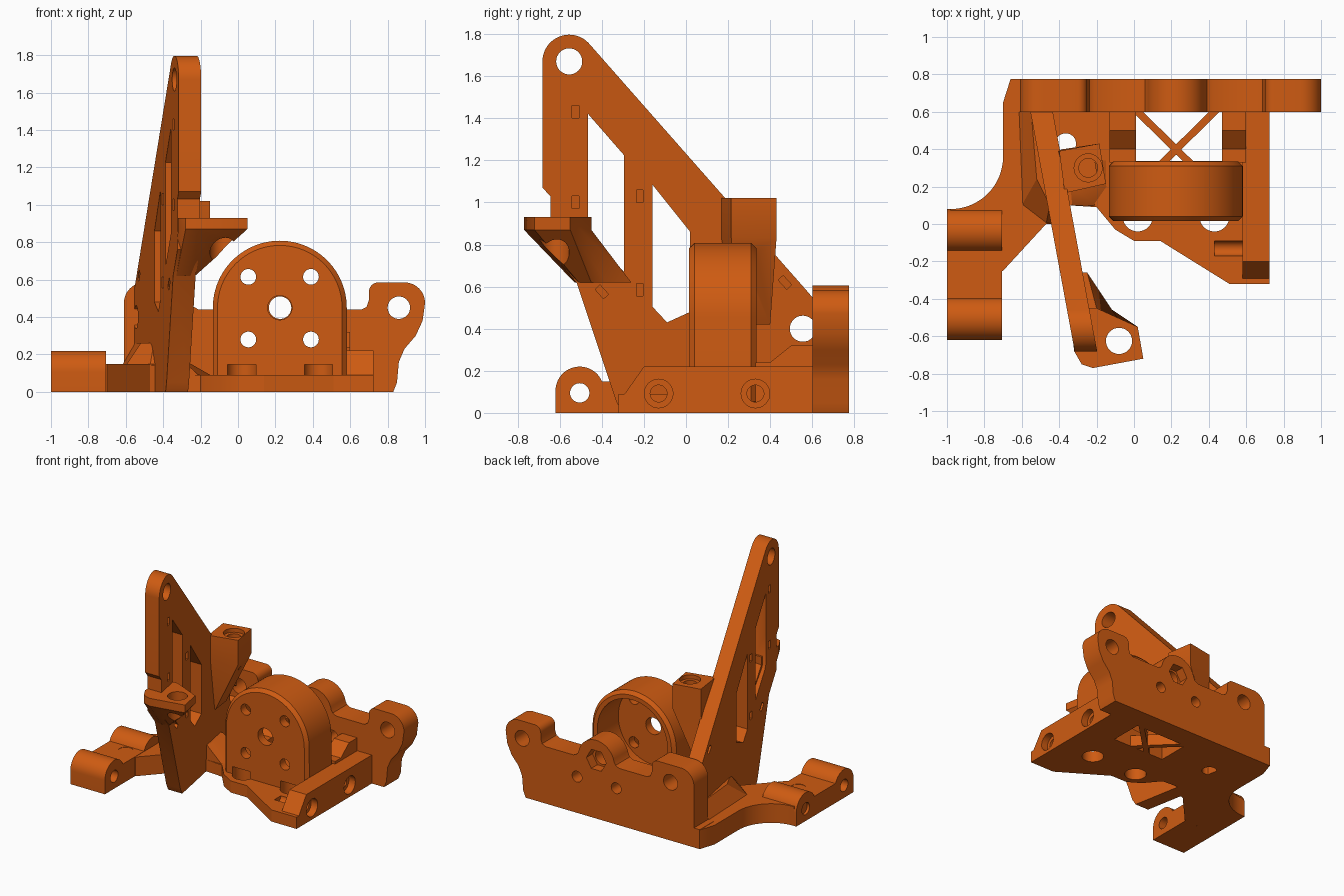
import bpy, bmesh, math

orange = bpy.data.materials.new("orange plastic")
orange.diffuse_color = (0.62, 0.105, 0.006, 1)


def finish(name, bm):
    bmesh.ops.recalc_face_normals(bm, faces=bm.faces)
    me = bpy.data.meshes.new(name)
    bm.to_mesh(me)
    bm.free()
    ob = bpy.data.objects.new(name, me)
    bpy.context.collection.objects.link(ob)
    me.materials.append(orange)
    return ob


def loft(name, rings):
    """Skin a list of 3D rings and cap both ends."""
    bm = bmesh.new()
    vs = [[bm.verts.new(p) for p in r] for r in rings]
    n = len(vs[0])
    for a, b in zip(vs, vs[1:]):
        for i in range(n):
            j = (i + 1) % n
            bm.faces.new((a[i], a[j], b[j], b[i]))
    bm.faces.new(vs[0])
    bm.faces.new(vs[-1])
    return finish(name, bm)


def prism(name, pts, axis, a, b):
    """Extrude a 2D outline along an axis from a to b."""
    put = {'x': lambda u, v, w: (w, u, v),
           'y': lambda u, v, w: (u, w, v),
           'z': lambda u, v, w: (u, v, w)}[axis]
    return loft(name, [[put(u, v, w) for u, v in pts] for w in (a, b)])


def arc(cx, cy, r, a0, a1, n=12):
    return [(cx + r * math.cos(math.radians(a0 + (a1 - a0) * i / n)),
             cy + r * math.sin(math.radians(a0 + (a1 - a0) * i / n))) for i in range(n + 1)]


def rod(axis, u, v, r, a, b, n=32):
    return prism("cutter", arc(u, v, r, 0, 360, n)[:-1], axis, a, b)


def box(u0, u1, v0, v1):
    return [(u0, v0), (u1, v0), (u1, v1), (u0, v1)]


def apply(ob, mod):
    bpy.context.view_layer.objects.active = ob
    bpy.ops.object.modifier_apply(modifier=mod.name)


def cut(targets, cutters):
    for ob in targets:
        for c in cutters:
            m = ob.modifiers.new("cut", 'BOOLEAN')
            m.operation, m.solver, m.object = 'DIFFERENCE', 'EXACT', c
            apply(ob, m)
    for c in cutters:
        bpy.data.objects.remove(c)


def lean(ob):
    """Shear an upright x-extrusion onto the slanted line of the arm."""
    for v in ob.data.vertices:
        v.co.x += -0.383 - 0.185 * v.co.y
    return ob


# back plate with two ears and a middle bump
plate = prism("back_plate",
              [(0.83, 0), (0.85, 0.05), (0.86, 0.16), (0.89, 0.23), (0.95, 0.3), (0.987, 0.38)]
              + arc(0.89, 0.475, 0.11, 0, 90) + arc(0.75, 0.535, 0.05, 90, 180, 6)
              + [(0.70, 0.49), (0.688, 0.455), (0.66, 0.44), (0.42, 0.44), (0.39, 0.455)]
              + arc(0.225, 0.45, 0.155, 10, 170, 20)
              + [(0.06, 0.455), (0.03, 0.44), (-0.21, 0.44), (-0.238, 0.455), (-0.25, 0.49)]
              + arc(-0.30, 0.535, 0.05, 0, 90, 6) + arc(-0.50, 0.475, 0.11, 90, 180)
              + [(-0.61, 0.15), (-0.66, 0.15), (-0.66, 0)], 'y', 0.60, 0.775)
cut([plate], [rod('y', x, 0.45, 0.06, 0.5, 0.9) for x in (-0.41, 0.225, 0.86)]
    + [rod('y', x, 0.28, 0.042, 0.5, 0.9) for x in (0.055, 0.39)]
    + [rod('y', 0.225, 0.45, 0.085, 0.70, 0.9, 6)])

# floor, right side block and rear rails
floor = prism("floor", [(0.725, 0.6), (0.725, -0.32), (0.51, -0.32), (0.14, -0.09), (0, -0.09),
                        (-0.1, -0.03), (-0.2, 0.09), (-0.35, 0.1), (-0.5, 0.1), (-0.5, 0.6)],
              'z', 0, 0.09)
side = prism("side_block", [(-0.32, 0), (-0.32, 0.05), (-0.2, 0.22), (0.6, 0.22), (0.6, 0)],
             'x', 0.58, 0.725)
for name, x0, x1 in (("left_rail", -0.13, 0.01), ("right_rail", 0.47, 0.6)):
    prism(name, [(0.33, 0.05), (0.6, 0.05), (0.6, 0.32), (0.5, 0.32), (0.4, 0.24), (0.33, 0.24)],
          'x', x0, x1)

# motor housing: rounded drum, hollow from the back
housing = prism("motor_housing", [(-0.135, 0.03)] + [(0.582, 0.03)]
                + arc(0.2235, 0.45, 0.358, 0, 180, 48), 'y', 0.015, 0.335)
bev = housing.modifiers.new("bevel", 'BEVEL')
bev.width, bev.segments, bev.limit_method, bev.angle_limit = 0.025, 1, 'ANGLE', math.radians(60)
apply(housing, bev)
cut([housing], [rod('y', 0.2235, 0.45, 0.30, 0.08, 0.5, 48), rod('y', 0.2235, 0.45, 0.065, -0.1, 0.3)]
    + [rod('y', x, z, 0.042, -0.1, 0.3) for x in (0.055, 0.39) for z in (0.28, 0.615)])

# floor opening, screw pockets and side screw holes
cut([floor], [prism("cutter", box(0.01, 0.47, 0.336, 0.598), 'z', -0.1, 0.2),
              rod('z', -0.365, 0.43, 0.055, -0.1, 0.2)])
cut([floor, housing], [rod('z', x, 0.04, 0.08, -0.1, 0.145) for x in (0.02, 0.43)])
cut([floor, side], [rod('x', y, 0.092, 0.04, 0.43, 0.9) for y in (-0.13, 0.33)]
    + [rod('x', y, 0.092, 0.068, 0.67, 0.9) for y in (-0.13, 0.33)])

# crossed braces over the floor opening
for s in (-1, 1):
    cx, cy, dx, dy, w = 0.225, 0.40, 0.205, 0.20, 0.028
    prism("cross_brace", [(cx + s * (dx - w), cy + dy), (cx + s * (dx + w), cy + dy),
                          (cx - s * (0.08 - w), cy - 0.08), (cx - s * (0.08 + w), cy - 0.08)],
          'z', 0, 0.09)

# left wing with a concave rear edge
prism("left_wing", arc(-0.98, 0.36, 0.28, -90, 0, 16)
      + [(-0.70, 0.65), (-0.66, 0.775), (-0.5, 0.775), (-0.36, 0.1), (-0.38, 0.02), (-0.47, 0.0),
         (-0.70, -0.25), (-0.98, -0.25)], 'z', 0, 0.148)

# double clamp block on the far left
clamp = prism("clamp_block", [(-0.62, 0)] + arc(-0.505, 0.105, 0.115, 180, 23, 20)
              + [(-0.38, 0.15), (-0.16, 0.15)] + arc(-0.035, 0.105, 0.115, 157, 0, 20)
              + [(0.08, 0)], 'x', -1.0, -0.705)
cut([clamp], [rod('x', y, 0.095, 0.046, -1.2, -0.5) for y in (-0.505, -0.035)]
    + [rod('z', -0.82, -0.2, 0.052, -0.1, 0.4)])

# slanted arm: outline, two windows, two pivot holes, small nut slots
T = 0.06
arm = prism("tall_arm", arc(-0.555, 1.67, 0.127, 42, 180, 20)
            + [(-0.682, 1.07), (-0.645, 1.03), (-0.645, 0.76), (-0.52, 0.62), (-0.33, 0.05),
               (-0.30, 0), (0.6, 0), (0.6, 0.55), (0.57, 0.585)], 'x', -T, T)
slots = []
for y, z, ang in ((-0.525, 1.43, 0), (-0.525, 1.0, 0), (-0.22, 1.03, 0), (-0.22, 0.585, 0),
                  (-0.4, 0.575, 42), (0.47, 0.62, 42)):
    c, s = math.cos(math.radians(ang)), math.sin(math.radians(ang))
    pts = [(y + c * u - s * v, z + s * u + c * v) for u, v in box(-0.016, 0.016, -0.03, 0.03)]
    slots += [prism("cutter", pts, 'x', 0.015, 0.2), prism("cutter", pts, 'x', -0.2, -0.015)]
cut([arm], [prism("cutter", [(-0.465, 1.42), (-0.295, 1.225), (-0.295, 0.67), (-0.45, 0.84),
                             (-0.465, 0.87)], 'x', -0.5, 0.5),
            prism("cutter", [(-0.16, 1.085), (0.02, 0.86), (0.02, 0.48), (-0.09, 0.43),
                             (-0.16, 0.505)], 'x', -0.5, 0.5),
            rod('x', -0.555, 1.67, 0.062, -0.5, 0.5), rod('x', 0.555, 0.40, 0.062, -0.5, 0.5)]
    + slots)
lean(arm)

# front shelf tapering down into the arm
top = [(-0.32, -0.68), (-0.28, -0.75), (-0.22, -0.77), (0.05, -0.72), (0.02, -0.55),
       (-0.09, -0.50), (-0.2, -0.45), (-0.33, -0.45)]
low = [(-0.34, -0.50), (-0.33, -0.52), (-0.28, -0.53), (-0.23, -0.51), (-0.23, -0.45),
       (-0.235, -0.38), (-0.25, -0.26), (-0.35, -0.26)]
shelf = loft("front_shelf", [[(x, y, z) for x, y in r]
                             for r, z in ((top, 0.93), (top, 0.87), (low, 0.62))])
cut([shelf], [rod('z', -0.08, -0.625, 0.07, 0.4, 1.2)])

# square screw post beside the arm
top = [(-0.37, 0.165), (-0.15, 0.215), (-0.185, 0.43), (-0.40, 0.39)]
low = [(-0.42, 0.24), (-0.36, 0.24), (-0.38, 0.40), (-0.45, 0.38)]
post = loft("screw_post", [[(x, y, z) for x, y in r]
                           for r, z in ((top, 1.02), (top, 0.83), (low, 0.42))])
cut([post], [rod('z', -0.245, 0.30, 0.05, 0.75, 1.2), rod('z', -0.245, 0.30, 0.075, 0.99, 1.2)])

# sloped gusset where the arm meets the wing
loft("arm_gusset", [
    [(-0.60, 0.1, 0.14), (-0.47, 0.0, 0.14), (-0.37, 0.0, 0.14), (-0.47, 0.6, 0.14), (-0.62, 0.6, 0.14)],
    [(-0.52, 0.24, 0.26), (-0.45, 0.1, 0.26), (-0.39, 0.1, 0.26), (-0.48, 0.6, 0.26), (-0.55, 0.6, 0.26)]])
loft("inner_gusset", [
    [(-0.40, 0.1, 0.08), (-0.2, 0.1, 0.08), (-0.13, 0.2, 0.08), (-0.13, 0.34, 0.08), (-0.40, 0.34, 0.08)],
    [(-0.40, 0.1, 0.2), (-0.33, 0.1, 0.2), (-0.34, 0.2, 0.2), (-0.37, 0.34, 0.2), (-0.42, 0.34, 0.2)]])

# smooth round surfaces, keep edges crisp
for ob in bpy.context.scene.objects:
    ob.select_set(True)
    bpy.context.view_layer.objects.active = ob
bpy.ops.object.shade_smooth_by_angle(angle=math.radians(30))
